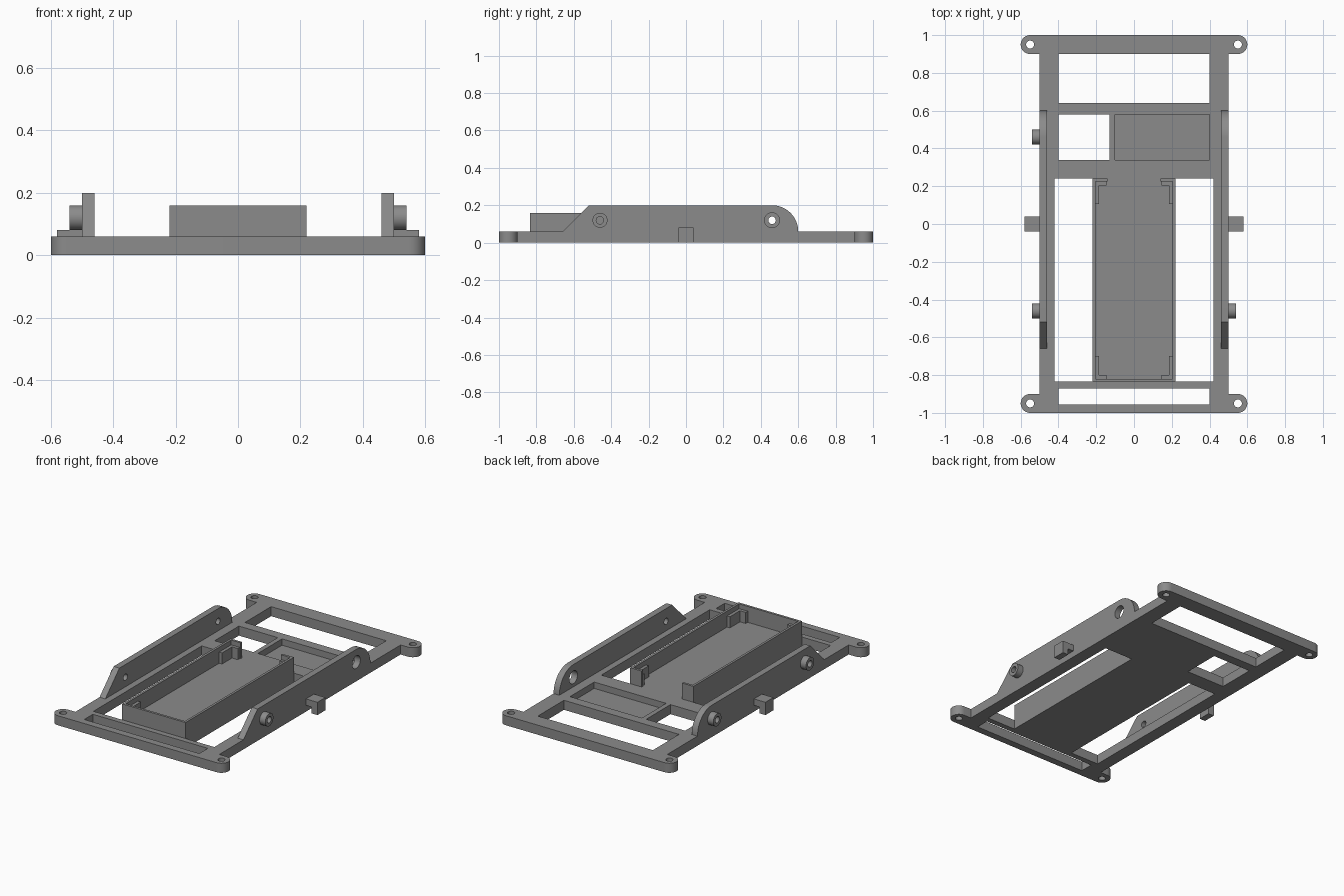
import bpy, bmesh, math
from mathutils import Matrix

if "Cube" in bpy.data.objects:
    bpy.data.objects.remove(bpy.data.objects["Cube"])

grey = bpy.data.materials.new("grey plastic")
grey.diffuse_color = (0.26, 0.26, 0.26, 1)
grey.use_nodes = True
grey.node_tree.nodes["Principled BSDF"].inputs["Base Color"].default_value = grey.diffuse_color


def finish(name, bm):
    bmesh.ops.recalc_face_normals(bm, faces=bm.faces)
    me = bpy.data.meshes.new(name)
    bm.to_mesh(me)
    bm.free()
    ob = bpy.data.objects.new(name, me)
    bpy.context.collection.objects.link(ob)
    me.materials.append(grey)
    bpy.ops.object.select_all(action='DESELECT')
    bpy.context.view_layer.objects.active = ob
    ob.select_set(True)
    bpy.ops.object.shade_smooth_by_angle(angle=math.radians(30))
    return ob


def arc(cx, cy, r, a0, a1, n):
    angles = [math.radians(a0 + (a1 - a0) * i / n) for i in range(n + 1)]
    return [(cx + r * math.cos(a), cy + r * math.sin(a)) for a in angles]


def circle(cx, cy, r, n=32):
    return arc(cx, cy, r, 0, 360, n)[:-1]


def rect(x0, x1, y0, y1):
    return [(x0, y0), (x1, y0), (x1, y1), (x0, y1)]


def slab(name, loops, lo, hi, sideways=False):
    """Extrude an outline with holes along z, or along x when sideways."""
    bm = bmesh.new()
    for loop in loops:
        vs = [bm.verts.new((x, y, lo)) for x, y in loop]
        for i, v in enumerate(vs):
            bm.edges.new((v, vs[i - 1]))
    bmesh.ops.triangle_fill(bm, edges=bm.edges[:], use_beauty=True, normal=(0, 0, 1))
    new = bmesh.ops.extrude_face_region(bm, geom=bm.faces[:])["geom"]
    bmesh.ops.translate(bm, vec=(0, 0, hi - lo),
                        verts=[g for g in new if isinstance(g, bmesh.types.BMVert)])
    if sideways:  # (y, z, x) becomes (x, y, z)
        bm.transform(Matrix(((0, 0, 1, 0), (1, 0, 0, 0), (0, 1, 0, 0), (0, 0, 0, 1))))
    return finish(name, bm)


def box(name, x0, x1, y0, y1, z0, z1):
    return slab(name, [rect(x0, x1, y0, y1)], z0, z1)


T = 0.06     # base plate thickness
TOP = 0.16   # tray wall height

# Base frame with rounded mounting ears and openings
right = (arc(0.55, -0.95, 0.05, -90, 90, 16) + [(0.5, -0.9), (0.5, 0.9)]
         + arc(0.55, 0.95, 0.05, -90, 90, 16))
outline = right + [(-x, y) for x, y in reversed(right)]
holes = [circle(sx * 0.55, sy * 0.95, 0.021) for sx in (-1, 1) for sy in (-1, 1)]
holes += [rect(-0.4, 0.4, 0.64, 0.9), rect(-0.4, 0.4, 0.34, 0.58),
          rect(-0.4, 0.4, -0.955, -0.87),
          rect(-0.42, -0.22, -0.835, 0.24), rect(0.22, 0.42, -0.835, 0.24)]
slab("base_frame", [outline] + holes, 0, T)

# Recessed pocket behind the tray
box("pocket_floor", -0.13, 0.4, 0.34, 0.58, 0, 0.02)
box("pocket_rim", -0.13, -0.1, 0.34, 0.58, 0.02, T)

# Tray wall: closed at the front, open between short returns at the back
tray = [(0.14, 0.24), (0.22, 0.24), (0.22, -0.835), (-0.22, -0.835), (-0.22, 0.24),
        (-0.14, 0.24), (-0.14, 0.225), (-0.205, 0.225), (-0.205, -0.82),
        (0.205, -0.82), (0.205, 0.225), (0.14, 0.225)]
slab("tray_wall", [tray], T, TOP)

# L-shaped corner supports inside the tray
for sx in (-1, 1):
    for y, d in ((0.225, -1), (-0.82, 1)):
        ell = [(0.205, 0), (0.145, 0), (0.145, 0.02), (0.185, 0.02), (0.185, 0.12), (0.205, 0.12)]
        slab("corner_support", [[(sx * a, y + d * b) for a, b in ell]], T, 0.13)

# Side plates, pivot bosses and side hooks
for s, side in ((-1, "left"), (1, "right")):
    profile = [(-0.66, T), (-0.52, 0.2)] + arc(0.46, T, 0.14, 90, 0, 20)
    rear_hole = 0.02 if s < 0 else 0.04
    lo, hi = sorted((s * 0.46, s * 0.5))
    slab(side + "_side_plate", [profile, circle(-0.46, 0.12, 0.02),
                                circle(0.46, 0.12, rear_hole)], lo, hi, True)
    lo, hi = sorted((s * 0.5, s * 0.54))
    for y in ((-0.46, 0.46) if s < 0 else (-0.46,)):
        slab(side + "_boss", [circle(y, 0.12, 0.04), circle(y, 0.12, 0.02)], lo, hi, True)
    box(side + "_hook_arm", lo, hi, -0.04, 0.04, 0.04, 0.08)
    lo, hi = sorted((s * 0.54, s * 0.58))
    box(side + "_hook_tip", lo, hi, -0.04, 0.04, 0, 0.08)
